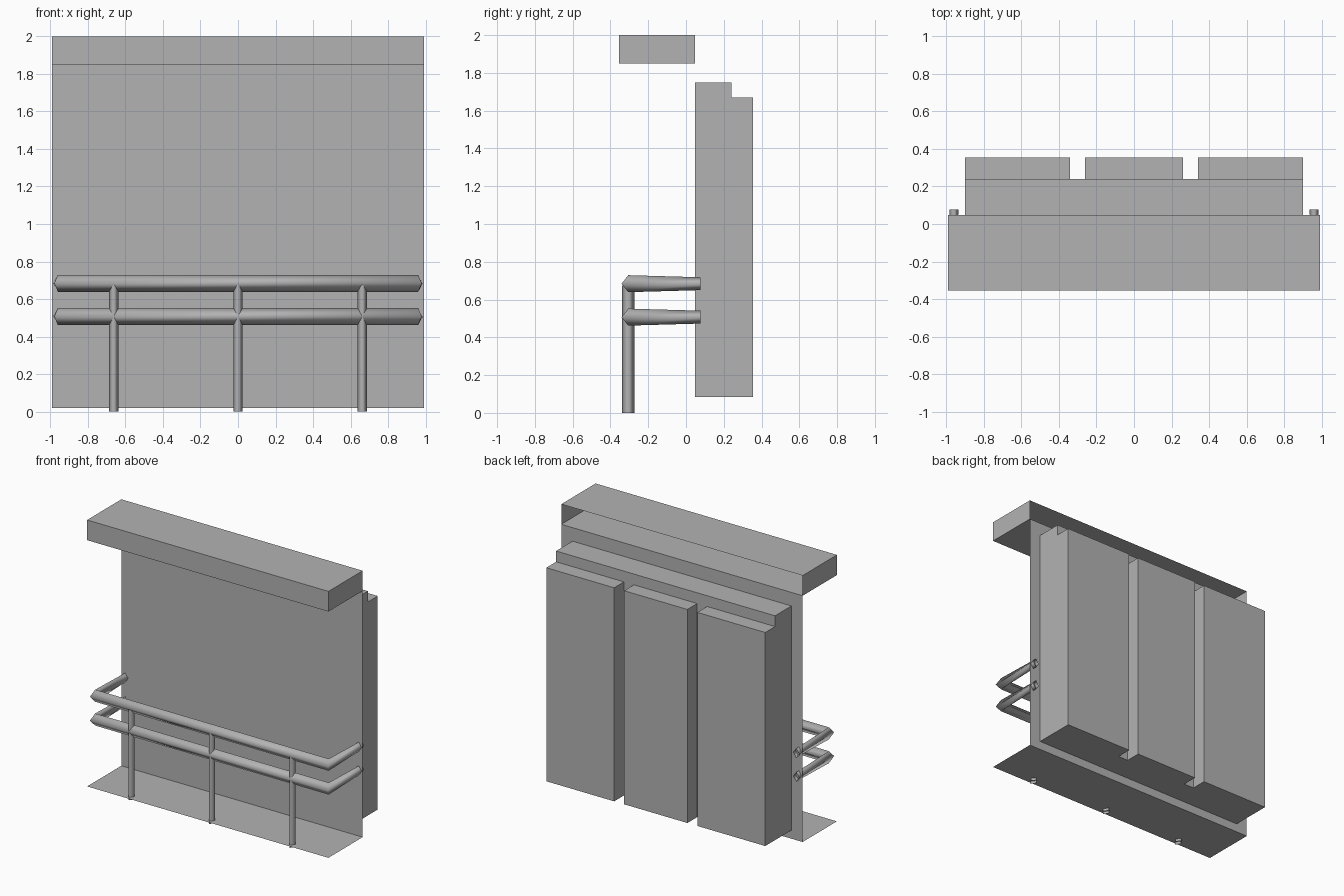
import bpy
import bmesh
from mathutils import Vector

if "Cube" in bpy.data.objects:
    bpy.data.objects.remove(bpy.data.objects["Cube"])

# One plain grey for everything
GREY = (0.45, 0.45, 0.45, 1)
grey = bpy.data.materials.new("plain_grey")
grey.use_nodes = True
grey.diffuse_color = GREY
grey.node_tree.nodes["Principled BSDF"].inputs["Base Color"].default_value = GREY

HALF_W, FRONT, WALL, BACK = 0.992, -0.355, 0.047, 0.355
FLOOR_Z, CANOPY_Z, TOP = 0.02, 1.85, 2.0


def finish(name, bm, smooth=False):
    bmesh.ops.recalc_face_normals(bm, faces=bm.faces)
    for f in bm.faces:
        f.smooth = smooth
    mesh = bpy.data.meshes.new(name)
    bm.to_mesh(mesh)
    bm.free()
    mesh.materials.append(grey)
    obj = bpy.data.objects.new(name, mesh)
    bpy.context.collection.objects.link(obj)
    return obj


def box(name, low, high, open_back=False):
    low, high = Vector(low), Vector(high)
    bm = bmesh.new()
    bmesh.ops.create_cube(bm, size=1)
    for v in bm.verts:
        v.co = (low + high) / 2 + v.co * (high - low)
    if open_back:
        bm.normal_update()
        back = [f for f in bm.faces if f.normal.y > 0.9]
        bmesh.ops.delete(bm, geom=back, context='FACES')
    return finish(name, bm)


def sheet(name, corners):
    bm = bmesh.new()
    bm.faces.new([bm.verts.new(c) for c in corners])
    return finish(name, bm)


def diamond_tube(name, sections):
    """Four-sided open tube; each section is a centre and two half-axes."""
    bm = bmesh.new()
    rings = []
    for centre, a, b in sections:
        c, a, b = Vector(centre), Vector(a), Vector(b)
        rings.append([bm.verts.new(c + d) for d in (a, b, -a, -b)])
    for r, s in zip(rings, rings[1:]):
        for i in range(4):
            j = (i + 1) % 4
            bm.faces.new((r[i], r[j], s[j], s[i]))
    return finish(name, bm, smooth=True)


# Floor and wall sheets
sheet("floor", [(-HALF_W, FRONT, FLOOR_Z), (HALF_W, FRONT, FLOOR_Z),
                (HALF_W, WALL, FLOOR_Z), (-HALF_W, WALL, FLOOR_Z)])
sheet("wall", [(-HALF_W, WALL, FLOOR_Z), (HALF_W, WALL, FLOOR_Z),
               (HALF_W, WALL, CANOPY_Z), (-HALF_W, WALL, CANOPY_Z)])

# Canopy, hollow and open at the back
box("canopy", (-HALF_W, FRONT, CANOPY_Z), (HALF_W, WALL, TOP), open_back=True)

# Backing slab with three raised panels
BASE_Z, STEP_Y = 0.083, 0.24
box("backing_slab", (-0.9, WALL + 0.001, BASE_Z), (0.9, STEP_Y, 1.75))
for side, x0, x1 in (("right", -0.9, -0.342), ("middle", -0.26, 0.26),
                     ("left", 0.342, 0.9)):
    box("back_panel_" + side, (x0, STEP_Y, BASE_Z), (x1, BACK, 1.67))

# Two guard rails that turn back through the wall
RAIL_X, RAIL_Y, RAIL_END = 0.96, -0.306, 0.077
for name, z in (("lower_rail", 0.507), ("upper_rail", 0.684)):
    half = [((RAIL_X, RAIL_END, z), (0, 0, 0.034), (0.024, 0, 0)),
            ((RAIL_X, RAIL_Y, z), (0, 0, 0.045), (0.019, -0.035, 0))]
    other = [((-c[0], c[1], c[2]), a, (-b[0], b[1], 0))
             for c, a, b in reversed(half)]
    diamond_tube(name, half + other)

# Posts
for side, x in (("right", -0.662), ("middle", 0), ("left", 0.662)):
    diamond_tube("post_" + side, [((x, RAIL_Y, z), (0.025, 0, 0), (0, 0.034, 0))
                                  for z in (0, 0.675)])
